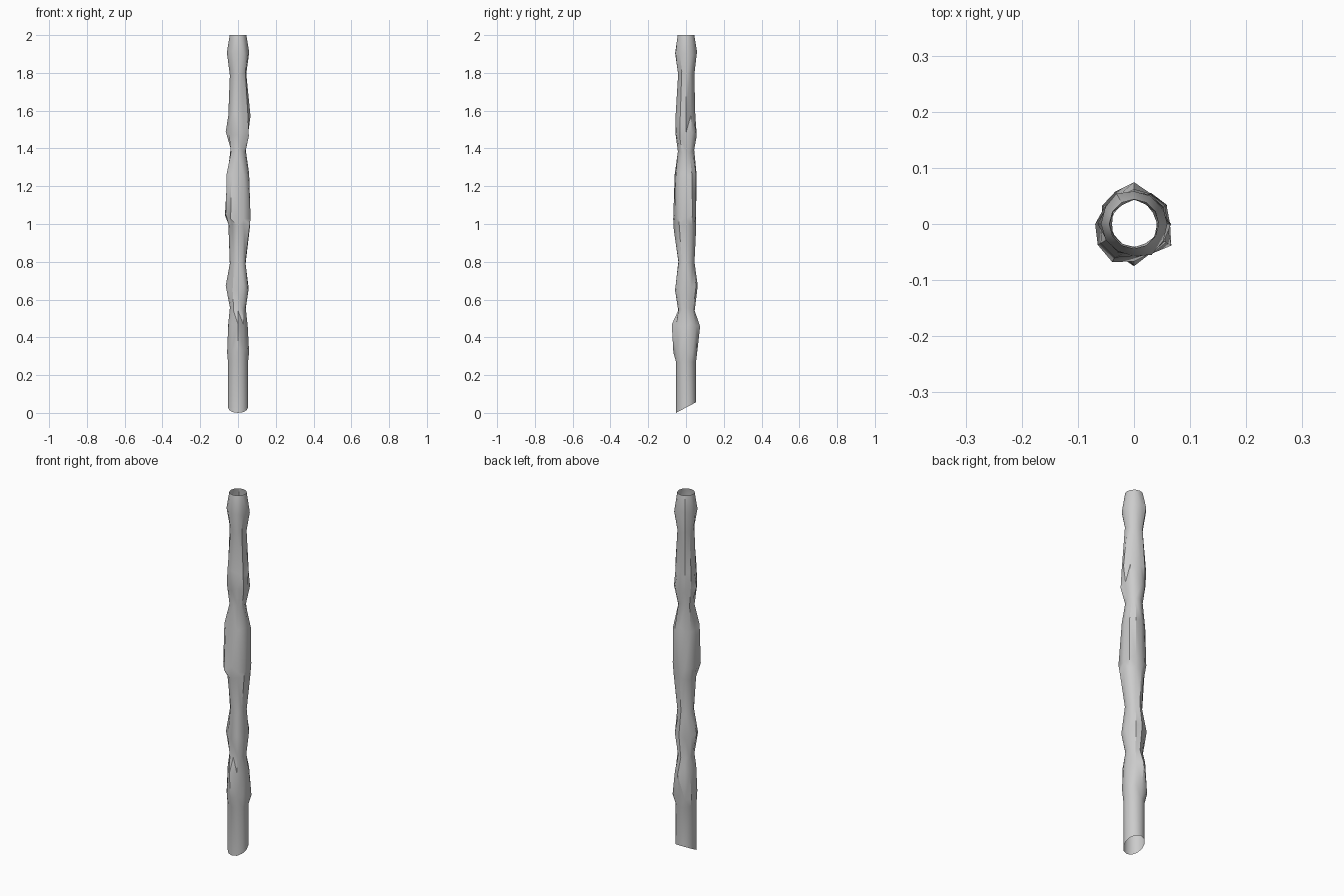
import bpy
import bmesh
import math
import random

random.seed(4)
SIDES = 12

cube = bpy.data.objects.get("Cube")
if cube:
    bpy.data.objects.remove(cube, do_unlink=True)

# Plain grey material
grey = bpy.data.materials.new("plain grey")
grey.use_nodes = True
colour = (0.6, 0.6, 0.6, 1.0)
grey.diffuse_color = colour
grey.node_tree.nodes["Principled BSDF"].inputs["Base Color"].default_value = colour

# Stem profile: height and base radius of each ring
PROFILE = [
    (0.0, .053), (.27, .053), (.33, .059), (.47, .050), (.55, .044),
    (.66, .058), (.80, .043), (.99, .053), (1.04, .055), (1.26, .054),
    (1.39, .042), (1.48, .055), (1.57, .050), (1.80, .043), (1.90, .058),
    (2.0, .044),
]

# Knots: ring height, direction in degrees from +x, extra radius
KNOTS = [
    (.33, 40, .011), (.33, 135, .009), (.33, 270, .007),
    (.47, 85, .026), (.47, 275, .026),
    (.66, 180, .008), (.66, 315, .008), (.66, 80, .004),
    (.99, 340, .020), (.99, 20, .014), (.99, 270, .012),
    (1.04, 225, .028), (1.04, 180, .014), (1.04, 335, .021), (1.04, 30, .014),
    (1.26, 225, .018), (1.26, 35, .014), (1.26, 310, .008),
    (1.48, 180, .011), (1.48, 320, .012), (1.48, 50, .007),
    (1.57, 350, .020), (1.57, 250, .010), (1.57, 135, .010),
    (1.90, 315, .005), (1.90, 135, .005),
]


def knot_swell(z, angle):
    """Largest bulge of the knots on this ring in this direction."""
    swell = 0.0
    for height, direction, extra in KNOTS:
        if abs(height - z) < 0.001:
            turn = (angle - math.radians(direction) + math.pi) % math.tau - math.pi
            swell = max(swell, extra * math.exp(-(turn / 0.5) ** 2))
    return swell


def add_ring(bm, z, radius):
    """One ring of the bark; the lowest is cut at a slant."""
    ring = []
    straight = z < 0.3 or z > 1.95
    for i in range(SIDES):
        angle = math.tau * i / SIDES
        r = radius + knot_swell(z, angle)
        lift = 0.0
        if not straight:
            r += random.uniform(-.003, .002)
            lift = random.uniform(-.015, .015)
        x, y = r * math.cos(angle), r * math.sin(angle)
        if z == 0:
            lift = 0.53 * (y + radius)
        ring.append(bm.verts.new((x, y, z + lift)))
    return ring


# Hollow stem, open at both ends
bm = bmesh.new()
rings = [add_ring(bm, z, r) for z, r in PROFILE]
for low, high in zip(rings, rings[1:]):
    for i in range(SIDES):
        j = (i + 1) % SIDES
        bm.faces.new((low[i], low[j], high[j], high[i]))
bmesh.ops.triangulate(bm, faces=bm.faces[:])

mesh = bpy.data.meshes.new("hollow_stem")
bm.to_mesh(mesh)
bm.free()
mesh.materials.append(grey)
stem = bpy.data.objects.new("hollow_stem", mesh)
bpy.context.collection.objects.link(stem)

bpy.ops.object.select_all(action="DESELECT")
stem.select_set(True)
bpy.context.view_layer.objects.active = stem
bpy.ops.object.shade_smooth_by_angle(angle=math.radians(35))
